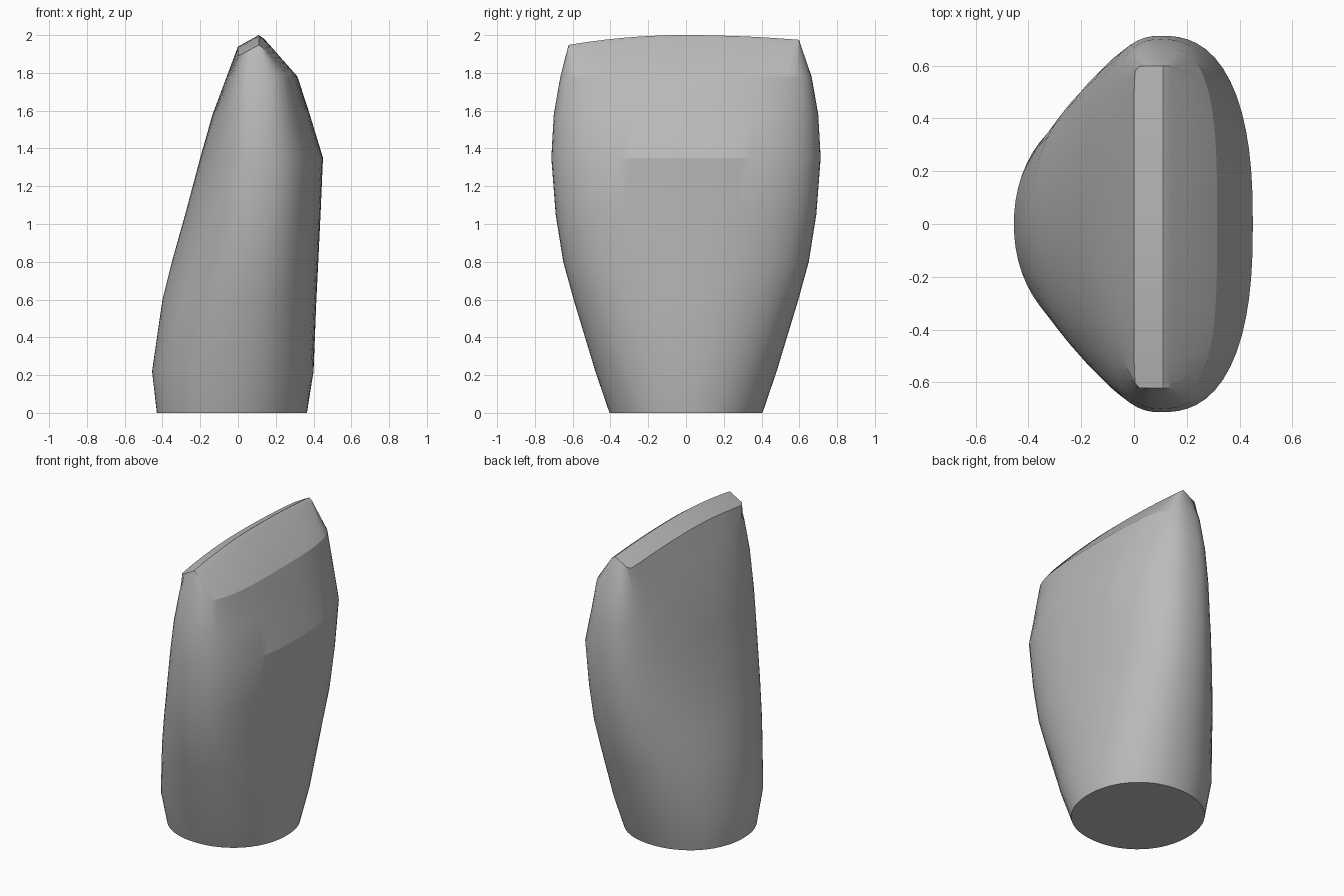
import bpy, bmesh, math

if "Cube" in bpy.data.objects:
    bpy.data.objects.remove(bpy.data.objects["Cube"], do_unlink=True)

SEGMENTS = 64
RIDGE_X = 0.11

# Cross-sections: height, x min, x max, half depth, x of widest point, roundness -x, roundness +x
SECTIONS = [
    (0.0, -0.43, 0.365, 0.405, -0.03, 2.1, 2.1),
    (0.22, -0.455, 0.40, 0.48, 0.0, 2.1, 2.2),
    (0.60, -0.40, 0.415, 0.595, 0.04, 2.0, 2.4),
    (0.80, -0.35, 0.425, 0.65, 0.06, 2.0, 2.5),
    (1.05, -0.28, 0.437, 0.69, 0.08, 2.1, 2.5),
    (1.35, -0.20, 0.45, 0.713, 0.10, 2.3, 2.5),
    (1.58, -0.135, 0.38, 0.70, 0.10, 2.6, 2.6),
    (1.78, -0.06, 0.315, 0.665, 0.10, 3.4, 3.2),
    (1.95, 0.0, 0.14, 0.61, RIDGE_X, 20, 20),
]


def section_ring(lo, hi, depth, mid, round_lo, round_hi):
    """Points of a rounded outline with separate halves on -x and +x."""
    points = []
    for i in range(SEGMENTS):
        t = math.tau * i / SEGMENTS
        c, s = math.cos(t), math.sin(t)
        n = round_hi if c > 0 else round_lo
        r = (abs(c) ** n + abs(s) ** n) ** (-1 / n)
        points.append((mid + c * r * (hi - mid if c > 0 else mid - lo), s * r * depth))
    return points


def crest_height(x, y):
    """Gently arched biting edge, sloping down on both sides of its ridge."""
    slope = 0.55 if x < RIDGE_X else 0.7
    end_drop = 0.052 if y < 0 else 0.025
    return 2.0 - slope * abs(x - RIDGE_X) - end_drop * (y / 0.61) ** 2


bm = bmesh.new()

# Side walls
rings = []
for index, (z, *shape) in enumerate(SECTIONS):
    top = index == len(SECTIONS) - 1
    rings.append([
        bm.verts.new((x, y - 0.012, crest_height(x, y)) if top else (x, y, z))
        for x, y in section_ring(*shape)
    ])
for lower, upper in zip(rings, rings[1:]):
    for i in range(SEGMENTS):
        j = (i + 1) % SEGMENTS
        bm.faces.new((lower[i], lower[j], upper[j], upper[i]))

# Flat root end
bm.faces.new(reversed(rings[0]))

# Narrow biting edge: two sloped strips meeting at a ridge
crest = rings[-1]
quarter = SEGMENTS // 4
ridge = {-quarter: crest[-quarter], quarter: crest[quarter]}
for k in range(1 - quarter, quarter):
    y = crest[k].co.y
    ridge[k] = bm.verts.new((RIDGE_X, y, crest_height(RIDGE_X, y + 0.012)))
for k in range(-quarter, quarter):
    for side in (lambda i: crest[i % SEGMENTS], lambda i: crest[(SEGMENTS // 2 - i) % SEGMENTS]):
        corners = list(dict.fromkeys((side(k), side(k + 1), ridge[k + 1], ridge[k])))
        bm.faces.new(corners)

bmesh.ops.recalc_face_normals(bm, faces=bm.faces)
mesh = bpy.data.meshes.new("tooth_crown")
bm.to_mesh(mesh)
bm.free()

crown = bpy.data.objects.new("tooth_crown", mesh)
bpy.context.collection.objects.link(crown)

# Plain grey surface
grey = bpy.data.materials.new("plain_grey")
grey.use_nodes = True
colour = (0.5, 0.5, 0.5, 1.0)
grey.diffuse_color = colour
grey.node_tree.nodes["Principled BSDF"].inputs["Base Color"].default_value = colour
mesh.materials.append(grey)

bpy.context.view_layer.objects.active = crown
crown.select_set(True)
bpy.ops.object.shade_smooth_by_angle(angle=math.radians(18))
